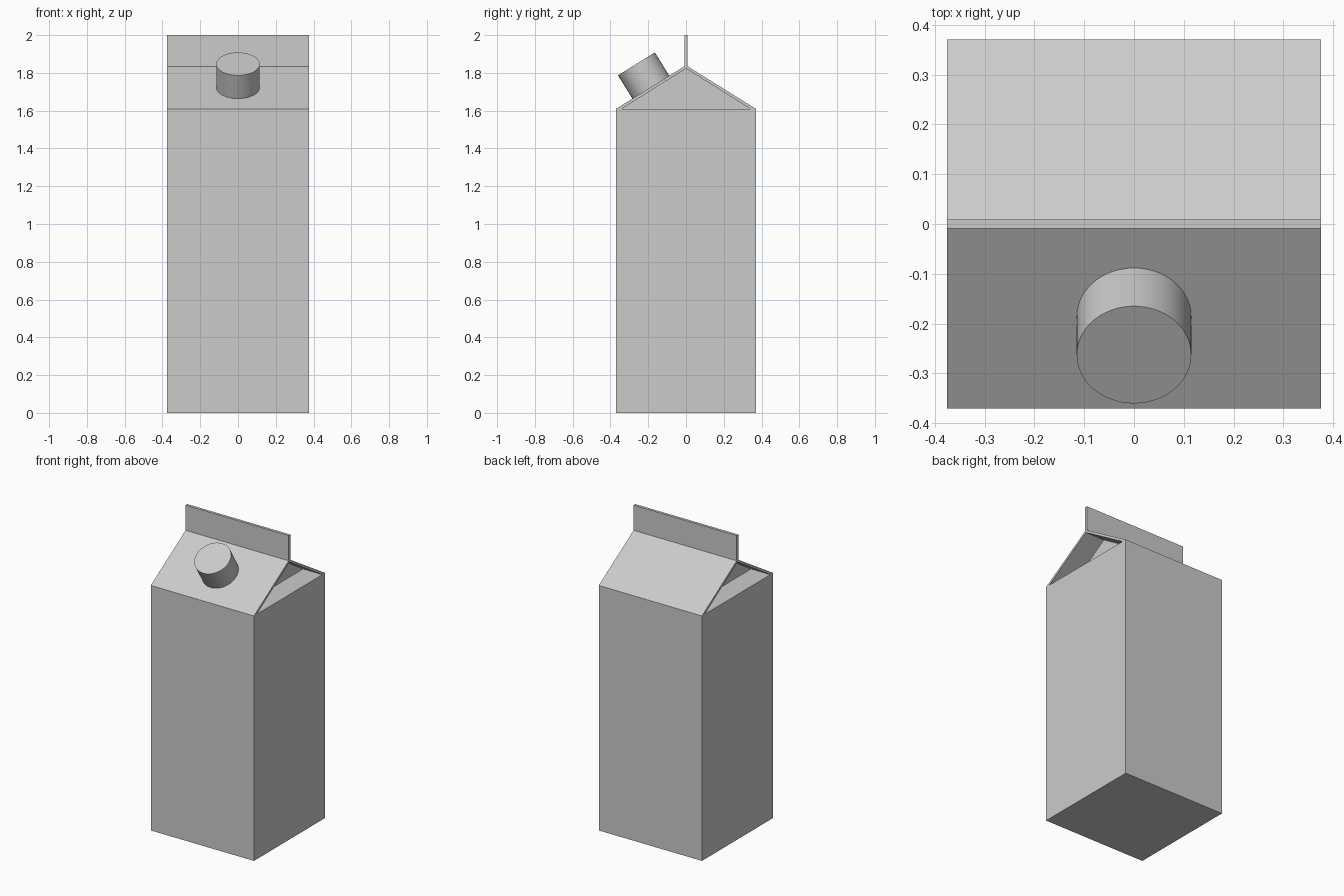
import bpy, bmesh, math
from mathutils import Matrix, Vector

cube = bpy.data.objects.get("Cube")
if cube:
    bpy.data.objects.remove(cube, do_unlink=True)

HALF_X, HALF_Y = 0.375, 0.37
EAVE, RIDGE, TOP = 1.61, 1.84, 2.0
SLOPE = math.atan2(RIDGE - EAVE, HALF_Y)

grey = bpy.data.materials.new("carton grey")
grey.use_nodes = True
grey.diffuse_color = (0.6, 0.6, 0.6, 1)
grey.node_tree.nodes["Principled BSDF"].inputs["Base Color"].default_value = grey.diffuse_color


def finish(bm, name):
    bmesh.ops.recalc_face_normals(bm, faces=bm.faces)
    mesh = bpy.data.meshes.new(name)
    bm.to_mesh(mesh)
    bm.free()
    mesh.materials.append(grey)
    obj = bpy.data.objects.new(name, mesh)
    bpy.context.collection.objects.link(obj)
    return obj


def extrude_profile(name, profile, half_width):
    """Extrude a closed (y, z) profile across x."""
    bm = bmesh.new()
    face = bm.faces.new([bm.verts.new((-half_width, y, z)) for y, z in profile])
    new = bmesh.ops.extrude_face_region(bm, geom=[face])["geom"]
    verts = [v for v in new if isinstance(v, bmesh.types.BMVert)]
    bmesh.ops.translate(bm, verts=verts, vec=(2 * half_width, 0, 0))
    return finish(bm, name)


def rectangle(half, low, high):
    return [(-half, low), (half, low), (half, high), (-half, high)]


# Carton body and upright sealed fin
extrude_profile("carton_body", rectangle(HALF_Y, 0, EAVE), HALF_X)
extrude_profile("top_fin", rectangle(0.009, RIDGE - 0.01, TOP), HALF_X)

# Thin folded roof overhanging the recessed gable walls
inner_y, inner_z = 0.34, 1.823
extrude_profile("folded_roof", [(-HALF_Y, EAVE), (0, RIDGE), (HALF_Y, EAVE),
                                (inner_y, EAVE), (0, inner_z), (-inner_y, EAVE)], HALF_X)
extrude_profile("gable_walls", [(-inner_y, EAVE), (inner_y, EAVE), (0, inner_z)], 0.235)

# Round screw cap standing square to the front roof slope
height, sunk = 0.145, 0.01
base = Vector((0, -0.186, RIDGE - 0.186 * math.tan(SLOPE)))
tilt = Matrix.Rotation(SLOPE, 4, 'X')
bm = bmesh.new()
bmesh.ops.create_cone(bm, cap_ends=True, segments=64, radius1=0.115, radius2=0.115,
                      depth=height + sunk,
                      matrix=Matrix.Translation(base) @ tilt
                      @ Matrix.Translation((0, 0, (height - sunk) / 2)))
cap = finish(bm, "screw_cap")
bpy.ops.object.select_all(action='DESELECT')
cap.select_set(True)
bpy.context.view_layer.objects.active = cap
bpy.ops.object.shade_smooth_by_angle(angle=math.radians(30))
